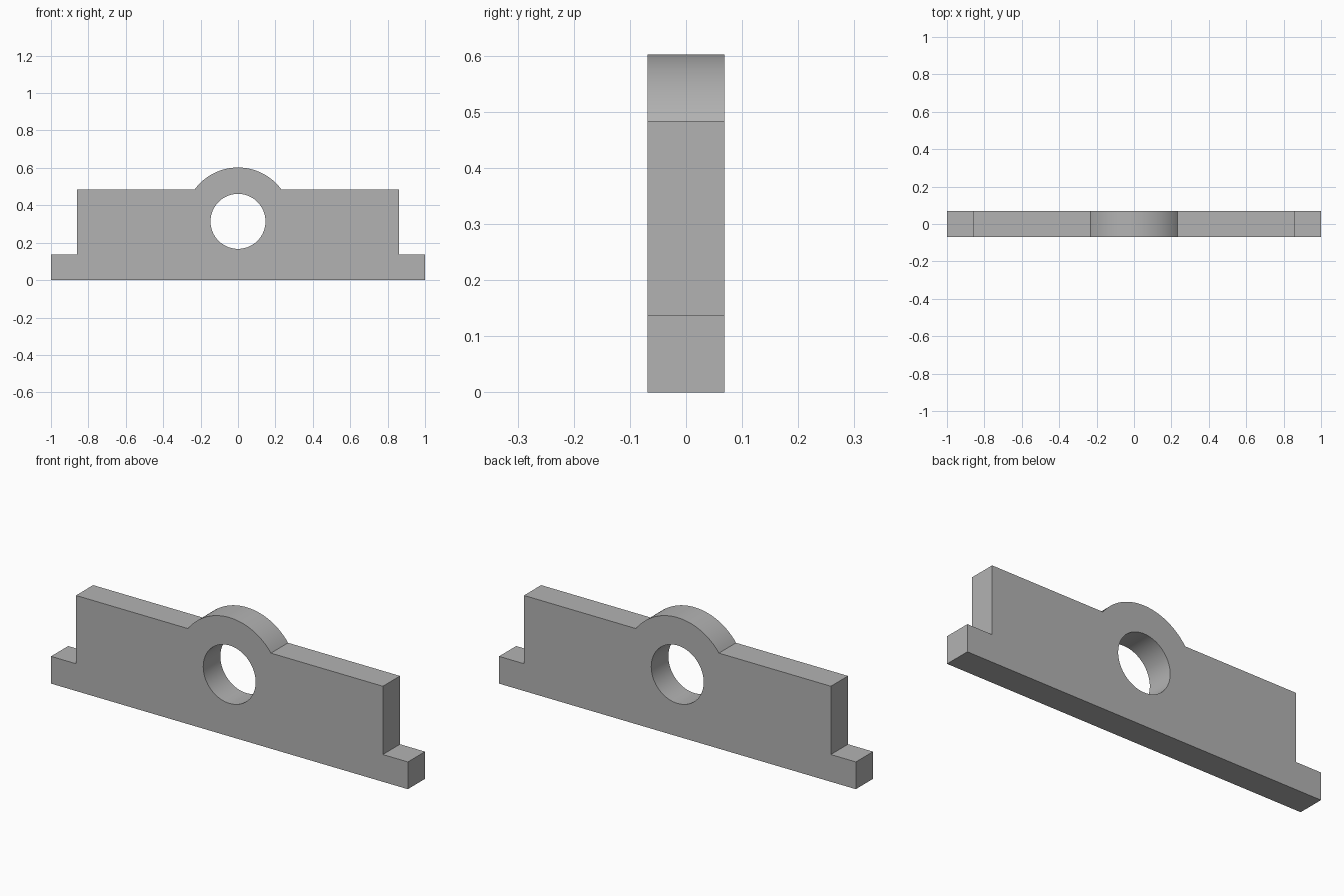
import bpy
import bmesh
from math import asin, cos, sin, pi

if "Cube" in bpy.data.objects:
    bpy.data.objects.remove(bpy.data.objects["Cube"], do_unlink=True)

DEPTH = 0.137
BORE_Z, BORE_R, BOSS_R = 0.314, 0.147, 0.288
FOOT_X, FOOT_Z = 1.0, 0.138
BODY_X, BODY_Z = 0.86, 0.484


def arc(radius, start, end, steps):
    """Points on an arc around the bore axis."""
    angles = [start + (end - start) * i / steps for i in range(steps + 1)]
    return [(radius * cos(a), BORE_Z + radius * sin(a)) for a in angles]


def add_loop(bm, points):
    verts = [bm.verts.new((x, -DEPTH / 2, z)) for x, z in points]
    return [bm.edges.new((v, verts[i - 1])) for i, v in enumerate(verts)]


# Outline: feet, plate body and the rounded boss on top
right_side = [(FOOT_X, 0), (FOOT_X, FOOT_Z), (BODY_X, FOOT_Z), (BODY_X, BODY_Z)]
left_side = [(-x, z) for x, z in reversed(right_side)]
boss_start = asin((BODY_Z - BORE_Z) / BOSS_R)
outline = right_side + arc(BOSS_R, boss_start, pi - boss_start, 40) + left_side
bore = arc(BORE_R, 0, 2 * pi, 72)[:-1]

# Fill between outline and bore, then extrude through the thickness
bm = bmesh.new()
edges = add_loop(bm, outline) + add_loop(bm, bore)
bmesh.ops.triangle_fill(bm, edges=edges, use_beauty=True, normal=(0, -1, 0))
result = bmesh.ops.extrude_face_region(bm, geom=bm.faces[:], use_keep_orig=True)
back = [g for g in result["geom"] if isinstance(g, bmesh.types.BMVert)]
bmesh.ops.translate(bm, verts=back, vec=(0, DEPTH, 0))
bmesh.ops.recalc_face_normals(bm, faces=bm.faces[:])
bmesh.ops.dissolve_limit(bm, angle_limit=0.001, verts=bm.verts[:], edges=bm.edges[:])

mesh = bpy.data.meshes.new("bearing_plate")
bm.to_mesh(mesh)
bm.free()
plate = bpy.data.objects.new("bearing_plate", mesh)
bpy.context.collection.objects.link(plate)

# Plain grey finish
grey = bpy.data.materials.new("plain_grey")
grey.use_nodes = True
colour = (0.45, 0.45, 0.45, 1)
grey.diffuse_color = colour
grey.node_tree.nodes["Principled BSDF"].inputs["Base Color"].default_value = colour
mesh.materials.append(grey)

# Smooth the boss and bore, keep the corners sharp
bpy.ops.object.select_all(action="DESELECT")
plate.select_set(True)
bpy.context.view_layer.objects.active = plate
bpy.ops.object.shade_smooth_by_angle(angle=pi / 6)
